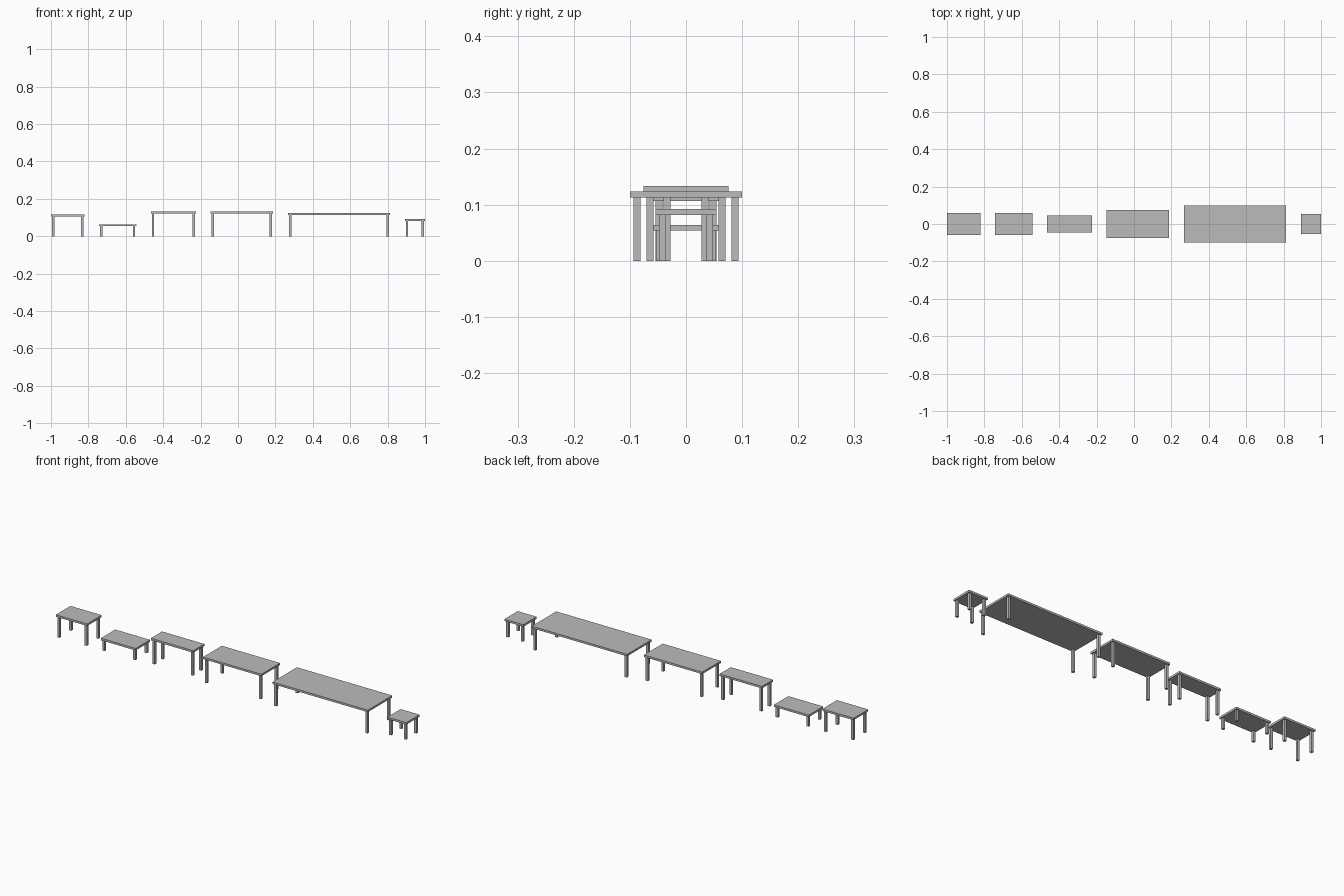
import bpy

cube = bpy.data.objects.get("Cube")
if cube:
    bpy.data.objects.remove(cube, do_unlink=True)

grey = bpy.data.materials.new("plain_grey")
grey.use_nodes = True
colour = (0.5, 0.5, 0.5, 1)
grey.diffuse_color = colour
grey.node_tree.nodes["Principled BSDF"].inputs["Base Color"].default_value = colour

THICK, LEG, INSET = 0.0105, 0.0125, 0.0055


def box(name, low, high):
    """Flat-sided box between two corners."""
    bpy.ops.mesh.primitive_cube_add(
        size=1, location=[(a + b) / 2 for a, b in zip(low, high)])
    ob = bpy.context.object
    ob.name = name
    ob.scale = [b - a for a, b in zip(low, high)]
    bpy.ops.object.transform_apply(location=False, rotation=False, scale=True)
    ob.data.materials.append(grey)


def table(name, x0, x1, width, height):
    """Slab top on four square legs set in from the edges."""
    half = width / 2
    under = height - THICK
    box(name + "_top", (x0, -half, under), (x1, half, height))
    for side, x in (("right", x0 + INSET), ("left", x1 - INSET - LEG)):
        for end, y in (("front", -half + INSET), ("back", half - INSET - LEG)):
            box(f"{name}_{end}_{side}_leg", (x, y, 0), (x + LEG, y + LEG, under))


# Row of tables: name, right edge, left edge, depth, height
for spec in (
    ("side_table", -1.0, -0.821, 0.119, 0.117),
    ("coffee_table", -0.743, -0.544, 0.117, 0.064),
    ("console_table", -0.466, -0.224, 0.091, 0.133),
    ("desk", -0.146, 0.187, 0.152, 0.133),
    ("dining_table", 0.267, 0.812, 0.199, 0.1235),
    ("stool", 0.892, 1.0, 0.108, 0.092),
):
    table(*spec)
